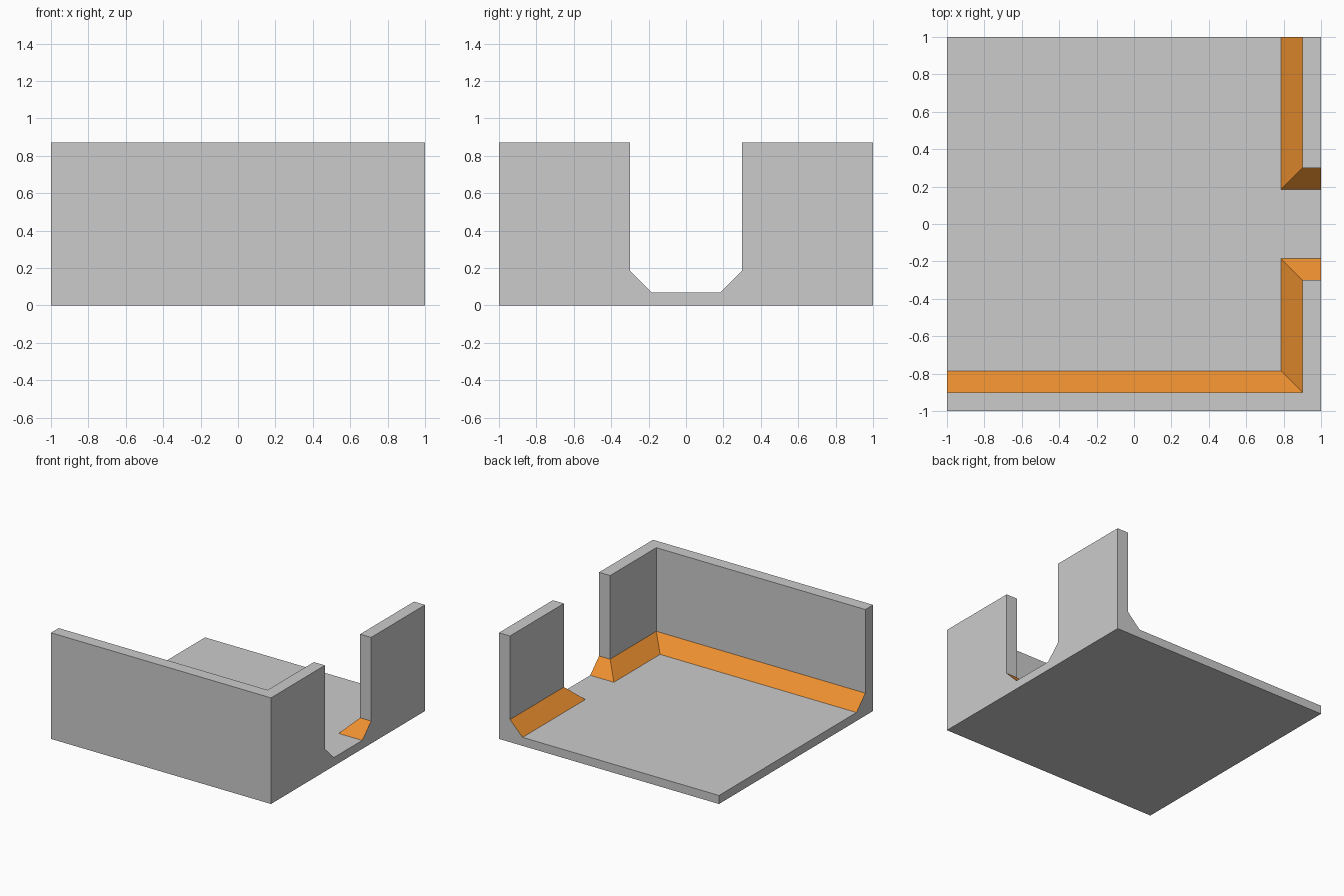
import bpy, bmesh

if "Cube" in bpy.data.objects:
    bpy.data.objects.remove(bpy.data.objects["Cube"])

TOP, FLOOR, C = 0.872, 0.07, 0.115      # wall height, floor thickness, fillet size
W, D = 0.9, 0.3                         # inner wall plane, half doorway width
L, K = W - C, D - C                     # foot of the wall fillet, foot of the doorway fillet
SKIRT = FLOOR + C

orange = bpy.data.materials.new("orange_trim")
orange.diffuse_color = (0.85, 0.28, 0.03, 1)
orange.use_nodes = True
orange.node_tree.nodes["Principled BSDF"].inputs["Base Color"].default_value = orange.diffuse_color

mesh = bpy.data.meshes.new("corner_tile_with_doorway")
mesh.materials.append(None)
mesh.materials.append(orange)
bm = bmesh.new()


def face(points, mat=0):
    bm.faces.new([bm.verts.new(p) for p in points]).material_index = mat


def flat(points, z):
    face([(x, y, z) for x, y in points])


def strip(a, za, b, zb, mat=0):
    for i in range(len(a) - 1):
        face([(*a[i], za), (*a[i + 1], za), (*b[i + 1], zb), (*b[i], zb)], mat)


# Wall line and fillet foot, before and after the doorway
runs = [
    ([(-1, -W), (W, -W), (W, -D), (1, -D)], [(-1, -L), (L, -L), (L, -K), (1, -K)]),
    ([(1, D), (W, D), (W, 1)], [(1, K), (L, K), (L, 1)]),
]

# Inner walls and orange sloped trim
for wall, foot in runs:
    strip(foot, FLOOR, wall, SKIRT, 1)
    strip(wall, SKIRT, wall, TOP)

# Floor, underside and wall tops
flat(runs[0][1] + runs[1][1] + [(-1, 1)], FLOOR)
flat([(-1, -1), (-1, 1), (1, 1), (1, -1)], 0)
flat(runs[0][0] + [(1, -1), (-1, -1)], TOP)
flat(runs[1][0] + [(1, 1)], TOP)

# Front face
face([(-1, -1, 0), (1, -1, 0), (1, -1, TOP), (-1, -1, TOP)])

# Right face with the doorway notch
half = [(1, 0), (1, TOP), (D, TOP), (D, SKIRT), (K, FLOOR)]
face([(1, y, z) for y, z in half] + [(1, -y, z) for y, z in reversed(half)])

# Open ends: left and back share one L-shaped profile
profile = [(-1, 0), (1, 0), (1, TOP), (W, TOP), (W, SKIRT), (L, FLOOR), (-1, FLOOR)]
face([(x, 1, z) for x, z in profile])
face([(-1, -y, z) for y, z in profile])

bmesh.ops.remove_doubles(bm, verts=bm.verts[:], dist=0.0001)
bmesh.ops.recalc_face_normals(bm, faces=bm.faces[:])
bm.to_mesh(mesh)
bm.free()

tile = bpy.data.objects.new("corner_tile_with_doorway", mesh)
bpy.context.collection.objects.link(tile)
